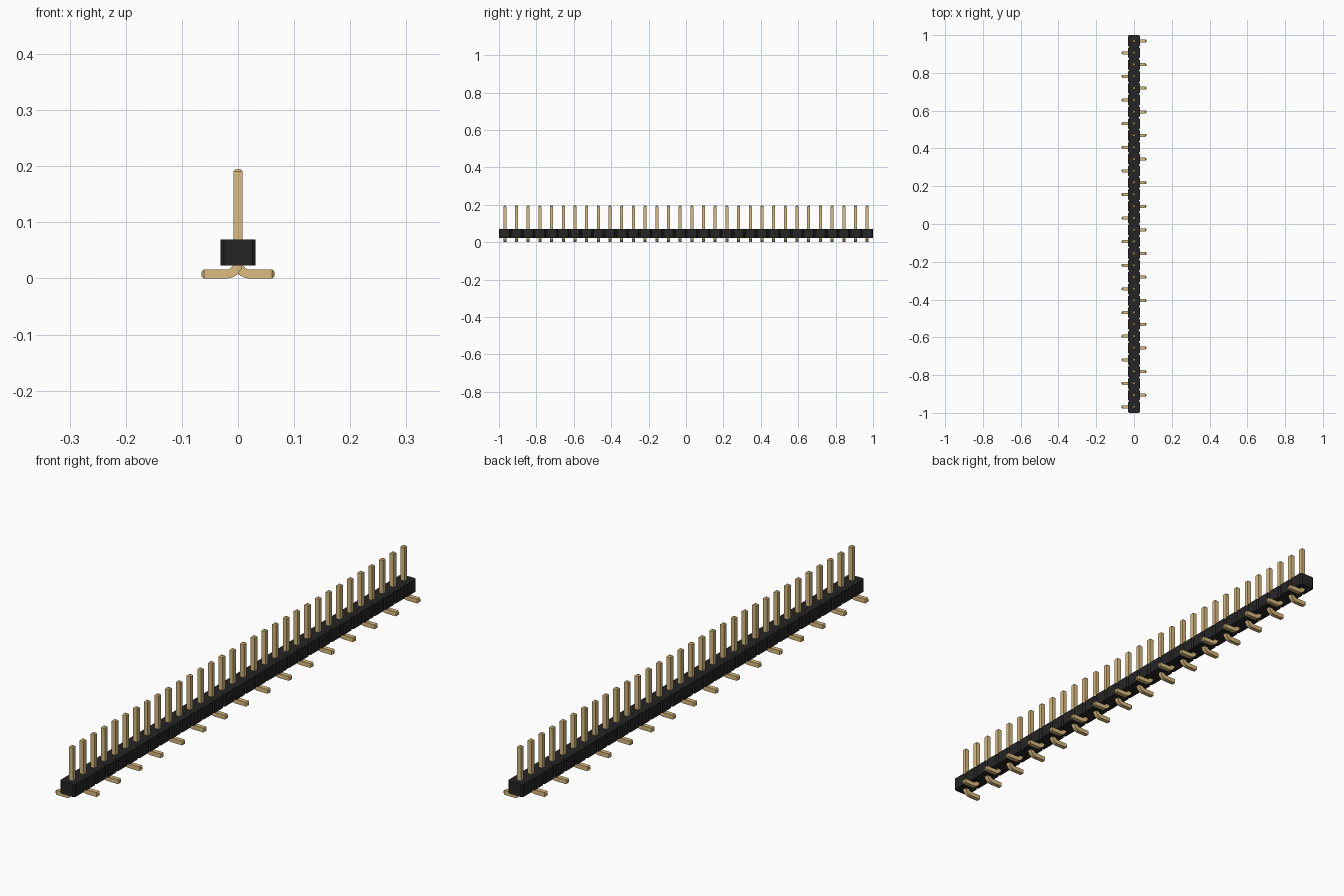
import bpy, bmesh, math
from mathutils import Vector

cube = bpy.data.objects.get("Cube")
if cube:
    bpy.data.objects.remove(cube, do_unlink=True)

COUNT = 32
PITCH = 2 / COUNT
HALF = PITCH / 2
CHAMFER = PITCH / 10
BODY_BOTTOM, BODY_TOP = 0.023, 0.069
PIN = 0.008                      # half thickness of the square pin
TIP = PIN / 2                    # half thickness of the chamfered ends
PIN_TOP, FOOT_END = 0.195, 0.065
BEND = 0.02                      # bend radius along the pin centre


def material(name, color):
    mat = bpy.data.materials.new(name)
    mat.use_nodes = True
    mat.diffuse_color = color
    mat.node_tree.nodes["Principled BSDF"].inputs["Base Color"].default_value = color
    return mat


def finish(bm, name, mat):
    bmesh.ops.recalc_face_normals(bm, faces=bm.faces)
    mesh = bpy.data.meshes.new(name)
    bm.to_mesh(mesh)
    bm.free()
    mesh.materials.append(mat)
    return mesh


def add(name, mesh):
    obj = bpy.data.objects.new(name, mesh)
    bpy.context.collection.objects.link(obj)
    return obj


gold = material("gold metal", (0.708, 0.504, 0.21, 1))
black = material("black plastic", (0.019, 0.0185, 0.0185, 1))

# Housing: one outline with a notch between neighbouring cells
side = []
for i in range(COUNT):
    y = -1 + i * PITCH
    if i == 0:
        side.append((HALF - CHAMFER, y))
    side += [(HALF, y + CHAMFER), (HALF, y + PITCH - CHAMFER),
             (HALF - CHAMFER, y + PITCH)]
outline = side + [(-x, y) for x, y in reversed(side)]

bm = bmesh.new()
base = bm.faces.new([bm.verts.new((x, y, BODY_BOTTOM)) for x, y in outline])
walls = bmesh.ops.extrude_face_region(bm, geom=[base], use_keep_orig=True)
for v in walls["geom"]:
    if isinstance(v, bmesh.types.BMVert):
        v.co.z = BODY_TOP
bmesh.ops.triangulate(bm, faces=[f for f in bm.faces if len(f.verts) > 4],
                      ngon_method='EAR_CLIP')
add("housing", finish(bm, "housing", black))

# Pin: square section swept from the chamfered foot, round the bend, to the tip
# Each station is x, z, angle of travel and half thickness
stations = [(FOOT_END, PIN, 0, TIP), (FOOT_END - TIP, PIN, 0, PIN)]
STEPS = 8
for s in range(STEPS + 1):
    a = math.pi / 2 * s / STEPS
    stations.append((BEND - BEND * math.sin(a),
                     PIN + BEND - BEND * math.cos(a), a, PIN))
stations += [(0, PIN_TOP - TIP, math.pi / 2, PIN), (0, PIN_TOP, math.pi / 2, TIP)]

bm = bmesh.new()
rings = []
for x, z, a, h in stations:
    across = Vector((math.sin(a), 0, math.cos(a))) * h
    wide = Vector((0, h, 0))
    centre = Vector((x, 0, z))
    rings.append([bm.verts.new(centre + across * u + wide * v)
                  for u, v in ((1, 1), (1, -1), (-1, -1), (-1, 1))])
for r, q in zip(rings, rings[1:]):
    for k in range(4):
        n = (k + 1) % 4
        bm.faces.new((r[k], r[n], q[n], q[k]))
bm.faces.new(rings[0])
bm.faces.new(rings[-1])
pin_mesh = finish(bm, "pin", gold)

# Row of pins, feet alternating from side to side
pins = []
for i in range(COUNT):
    pin = add(f"pin_{i + 1}", pin_mesh)
    pin.location.y = -1 + (i + 0.5) * PITCH
    if i % 2 == 0:
        pin.rotation_euler.z = math.pi
    pins.append(pin)

# Smooth the bend only
bpy.ops.object.select_all(action='DESELECT')
pins[0].select_set(True)
bpy.context.view_layer.objects.active = pins[0]
bpy.ops.object.shade_smooth_by_angle(angle=math.radians(30))
